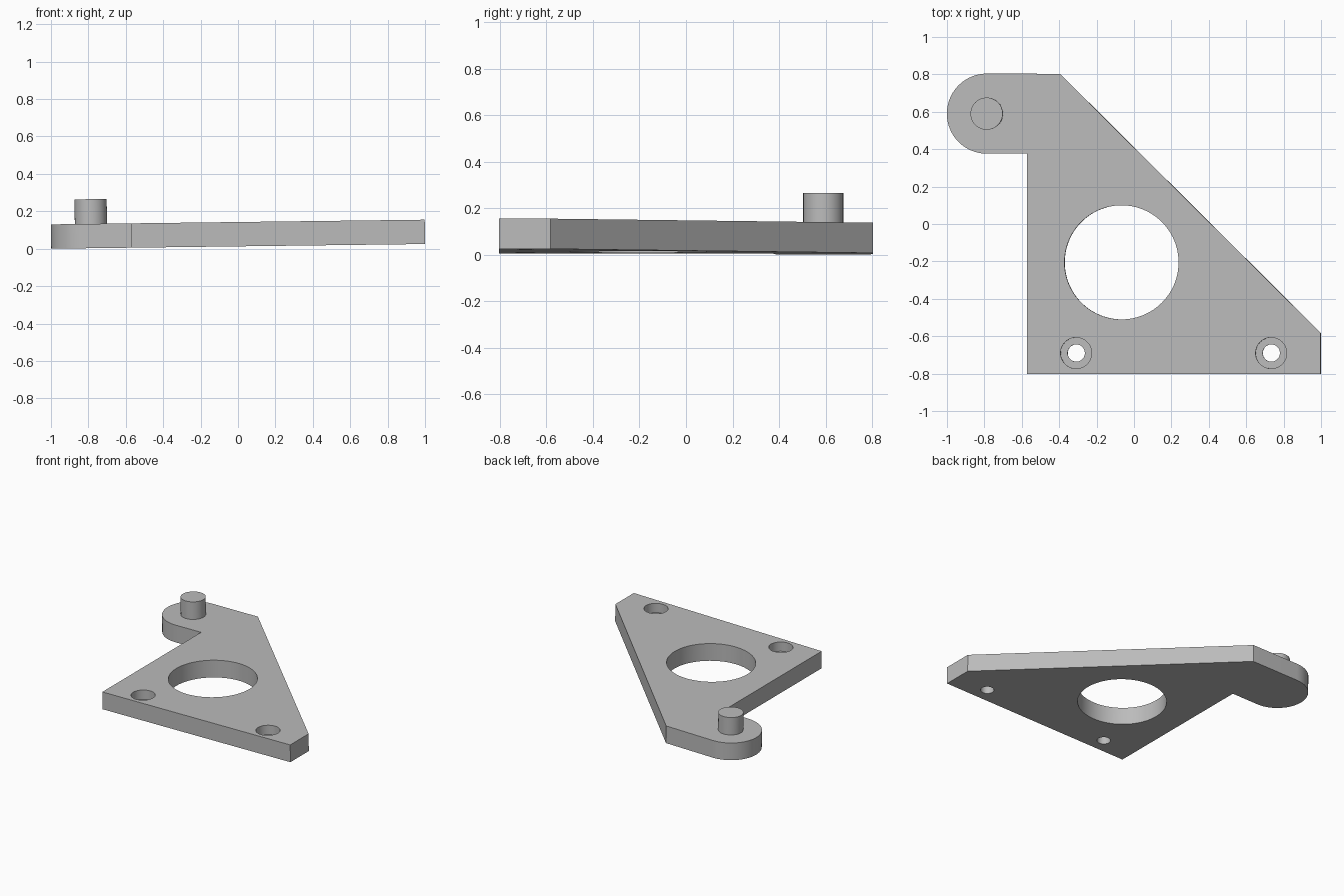
import bpy, bmesh, math
from mathutils import Matrix

if "Cube" in bpy.data.objects:
    bpy.data.objects.remove(bpy.data.objects["Cube"])

THICK = 0.13
TILT = math.atan(0.0125)
PIVOT = (-0.785, 0.59)      # centre of the rounded lug and its peg

grey = bpy.data.materials.new("plain grey")
grey.diffuse_color = (0.5, 0.5, 0.5, 1)
grey.use_nodes = True
grey.node_tree.nodes["Principled BSDF"].inputs["Base Color"].default_value = (0.5, 0.5, 0.5, 1)


def extrude_outline(name, points, z0, z1):
    """Closed prism standing on an outline."""
    bm = bmesh.new()
    face = bm.faces.new([bm.verts.new((x, y, z0)) for x, y in points])
    top = bmesh.ops.extrude_face_region(bm, geom=[face])["geom"]
    bmesh.ops.translate(bm, vec=(0, 0, z1 - z0),
                        verts=[v for v in top if isinstance(v, bmesh.types.BMVert)])
    bmesh.ops.recalc_face_normals(bm, faces=bm.faces)
    mesh = bpy.data.meshes.new(name)
    bm.to_mesh(mesh)
    bm.free()
    mesh.materials.append(grey)
    obj = bpy.data.objects.new(name, mesh)
    bpy.context.collection.objects.link(obj)
    return obj


def arc(centre, radius, start, end, steps):
    angles = [math.radians(start + (end - start) * i / steps) for i in range(steps + 1)]
    return [(centre[0] + radius * math.cos(a), centre[1] + radius * math.sin(a)) for a in angles]


def disc(name, centre, radius, z0, z1, sides=64):
    return extrude_outline(name, arc(centre, radius, 0, 360, sides)[:-1], z0, z1)


def activate(obj):
    bpy.ops.object.select_all(action="DESELECT")
    obj.select_set(True)
    bpy.context.view_layer.objects.active = obj


def cut(obj, cutter):
    cutter.hide_render = True
    mod = obj.modifiers.new("hole", "BOOLEAN")
    mod.operation = "DIFFERENCE"
    mod.solver = "EXACT"
    mod.object = cutter
    activate(obj)
    bpy.ops.object.modifier_apply(modifier=mod.name)
    bpy.data.objects.remove(cutter)


# Plate with a slanted edge and a rounded lug
outline = [(-0.57, -0.803), (1, -0.803), (1, -0.583), (-0.395, 0.803)]
outline += arc(PIVOT, 0.214, 90, 270, 40) + [(-0.57, 0.376)]
plate = extrude_outline("bracket_plate", outline, 0, THICK)

# Large opening and two counterbored screw holes
cut(plate, disc("opening_cutter", (-0.065, -0.205), 0.305, -0.1, 0.3, 96))
for x in (-0.308, 0.735):
    cut(plate, disc("screw_cutter", (x, -0.69), 0.046, -0.1, 0.3, 48))
    cut(plate, disc("counterbore_cutter", (x, -0.69), 0.083, 0.06, 0.3, 48))

# Peg on the lug
peg = disc("pivot_peg", PIVOT, 0.086, THICK - 0.02, 0.262)

# Slight lean of the whole part, lifting the model's left side
lean = Matrix.Translation((0, 0, 0.0125)) @ Matrix.Rotation(-TILT, 4, "Y")
for obj in (plate, peg):
    obj.data.transform(lean)
    activate(obj)
    bpy.ops.object.shade_smooth_by_angle(angle=math.radians(30))
